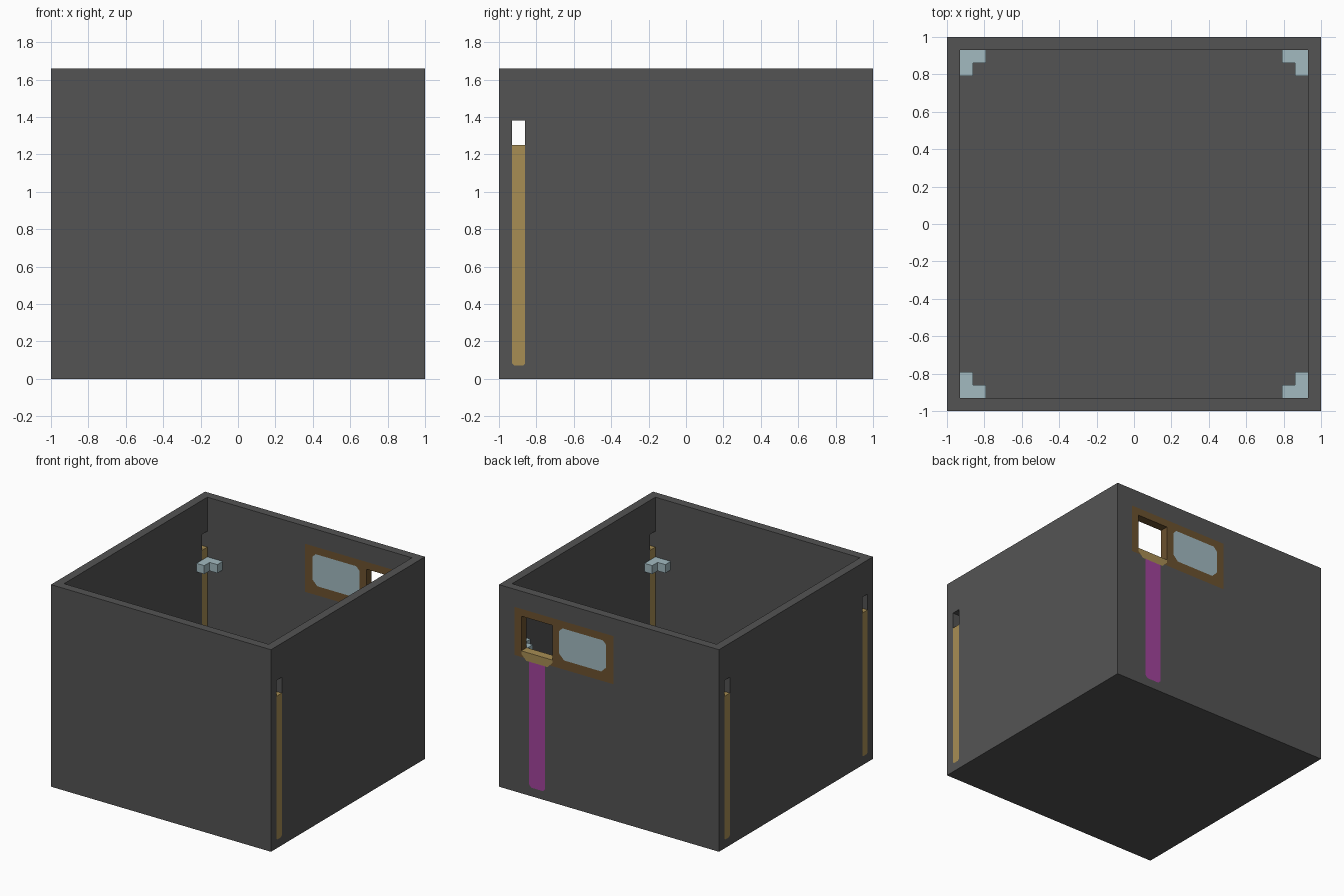
import bpy
import bmesh

cube = bpy.data.objects.get("Cube")
if cube:
    bpy.data.objects.remove(cube, do_unlink=True)

WALL = 0.07
INNER = 1 - WALL
HEIGHT = 1.66


def material(name, rgb):
    mat = bpy.data.materials.new(name)
    mat.use_nodes = True
    mat.diffuse_color = (*rgb, 1)
    mat.node_tree.nodes["Principled BSDF"].inputs["Base Color"].default_value = (*rgb, 1)
    return mat


GREY = material("dark grey", (0.088, 0.088, 0.088))
GOLD = material("tan gold", (0.39, 0.27, 0.088))
BROWN = material("brown", (0.15, 0.084, 0.028))
BLUE = material("pale blue", (0.36, 0.49, 0.53))
PINK = material("magenta", (0.36, 0.056, 0.33))


def prism(name, outline, place, start, end, mat=None):
    """Extrude a 2D outline between two depths; place maps (u, v, depth) to xyz."""
    bm = bmesh.new()
    rings = [[bm.verts.new(place(u, v, d)) for u, v in outline] for d in (start, end)]
    bm.faces.new(rings[0])
    bm.faces.new(rings[1])
    count = len(outline)
    for i in range(count):
        j = (i + 1) % count
        bm.faces.new((rings[0][i], rings[0][j], rings[1][j], rings[1][i]))
    bmesh.ops.recalc_face_normals(bm, faces=bm.faces)
    mesh = bpy.data.meshes.new(name)
    bm.to_mesh(mesh)
    bm.free()
    obj = bpy.data.objects.new(name, mesh)
    bpy.context.collection.objects.link(obj)
    if mat:
        mesh.materials.append(mat)
    return obj


def panel(u0, u1, v0, v1, low=0, high=0):
    """Rectangle with chamfered lower and upper corners."""
    pts = [(u0, v0 + low), (u0 + low, v0), (u1 - low, v0), (u1, v0 + low),
           (u1, v1 - high), (u1 - high, v1), (u0 + high, v1), (u0, v1 - high)]
    return list(dict.fromkeys(pts))


def flat(u, v, d):
    return (u, v, d)


def on_side(u, v, d):
    return (d, u, v)


def on_back(u, v, d):
    return (u, d, v)


def cut(target, outline, place, start, end):
    """Subtract a prism from the target and discard the cutter."""
    cutter = prism("cutter", outline, place, start, end)
    cutter.hide_render = True
    mod = target.modifiers.new("cut", "BOOLEAN")
    mod.operation = "DIFFERENCE"
    mod.solver = "EXACT"
    mod.object = cutter
    bpy.context.view_layer.update()
    bpy.context.view_layer.objects.active = target
    bpy.ops.object.modifier_apply(modifier=mod.name)
    bpy.data.objects.remove(cutter, do_unlink=True)


# Open-topped box
shell = prism("box_shell", panel(-1, 1, -1, 1), flat, 0, HEIGHT, GREY)
cut(shell, panel(-INNER, INNER, -INNER, INNER), flat, WALL, HEIGHT + 0.1)

# Tall side slots, partly filled with gold bars
for name, side, y0 in (("front_left", 1, -INNER), ("front_right", -1, -INNER),
                       ("back_right", -1, INNER - WALL)):
    cut(shell, panel(y0, y0 + WALL, WALL, 1.38, 0.012), on_side, side * 0.9, side * 1.05)
    prism(name + "_bar", panel(y0, y0 + WALL, WALL, 1.25, 0.012),
          on_side, side * INNER, side, GOLD)

# Outlines of the parts let into the back wall
frame_outline = panel(-0.04, 0.86, 1.12, 1.515)
opening_outline = panel(0.515, 0.797, 1.15, 1.455)
glass_outline = panel(0.025, 0.453, 1.195, 1.455, 0.045, 0.03)
sill_outline = panel(0.515, 0.797, 1.10, 1.17, 0.045)
strip_outline = panel(0.58, 0.725, WALL, 1.10, 0.02)

for outline in (frame_outline, sill_outline, strip_outline):
    cut(shell, outline, on_back, 0.9, 1.05)

# Window frame with an open hatch and a glazed pane
frame = prism("window_frame", frame_outline, on_back, INNER, 1, BROWN)
for outline in (opening_outline, glass_outline, sill_outline):
    cut(frame, outline, on_back, 0.9, 1.05)
prism("window_glass", glass_outline, on_back, INNER, 1, BLUE)
prism("hatch_sill", sill_outline, on_back, INNER, 1, GOLD)
prism("back_strip", strip_outline, on_back, INNER, 1, PINK)

# L-shaped brackets in the inner corners
A, B, C = INNER, INNER - WALL, INNER - 2 * WALL
corner = [(A, A), (C, A), (C, B), (B, B), (B, C), (A, C)]
for x_name, sx in (("left", 1), ("right", -1)):
    for y_name, sy in (("front", -1), ("back", 1)):
        prism(f"{y_name}_{x_name}_bracket", [(sx * x, sy * y) for x, y in corner],
              flat, 1.10, 1.17, BLUE)
